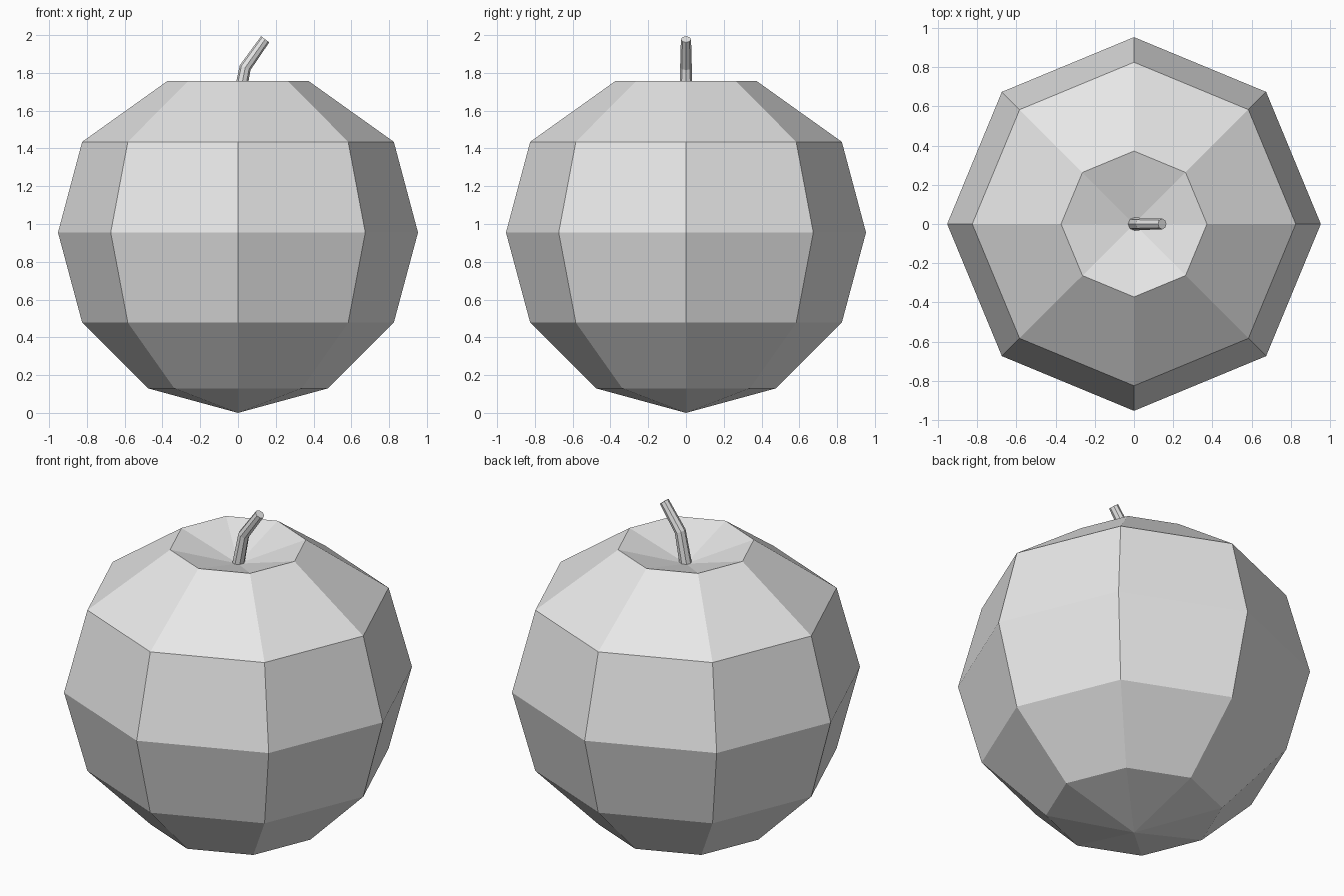
import bpy
import bmesh
from math import sin, cos, pi, radians
from mathutils import Vector

SIDES = 8

cube = bpy.data.objects.get("Cube")
if cube:
    bpy.data.objects.remove(cube, do_unlink=True)

grey = bpy.data.materials.new("light grey")
grey.use_nodes = True
grey.diffuse_color = (0.8, 0.8, 0.8, 1)
grey.node_tree.nodes["Principled BSDF"].inputs["Base Color"].default_value = (0.8, 0.8, 0.8, 1)


def ring(bm, x, z, radius, tilt=0.0):
    """Ring of vertices around (x, 0, z), leaning towards +x by tilt degrees."""
    t = radians(tilt)
    across = Vector((cos(t), 0, -sin(t)))
    verts = []
    for i in range(SIDES):
        a = 2 * pi * i / SIDES
        verts.append(bm.verts.new(Vector((x, 0, z)) + radius * (across * cos(a) + Vector((0, sin(a), 0)))))
    return verts


def bridge(bm, low, high):
    for i in range(SIDES):
        j = (i + 1) % SIDES
        bm.faces.new((low[i], low[j], high[j], high[i]))


def finish(bm, name):
    bmesh.ops.recalc_face_normals(bm, faces=bm.faces)
    mesh = bpy.data.meshes.new(name)
    bm.to_mesh(mesh)
    bm.free()
    mesh.materials.append(grey)
    obj = bpy.data.objects.new(name, mesh)
    bpy.context.collection.objects.link(obj)
    return obj


# Fruit body: faceted globe with a pointed base and a sunken crown
bm = bmesh.new()
profile = [(0.477, 0.13), (0.825, 0.478), (0.953, 0.955), (0.825, 1.435), (0.372, 1.758)]
rings = [ring(bm, 0, z, r) for r, z in profile]
for low, high in zip(rings, rings[1:]):
    bridge(bm, low, high)
for loop, z in ((rings[0], 0.0), (rings[-1], 1.645)):
    apex = bm.verts.new((0, 0, z))
    for i in range(SIDES):
        bm.faces.new((loop[i], loop[(i + 1) % SIDES], apex))
finish(bm, "fruit_body")

# Stem: bent tapering rod rising from the crown
bm = bmesh.new()
sections = [(0.0, 1.635, 0.034, 8), (0.038, 1.828, 0.031, 24), (0.144, 1.978, 0.027, 37)]
rings = [ring(bm, *s) for s in sections]
for low, high in zip(rings, rings[1:]):
    bridge(bm, low, high)
bm.faces.new(rings[0])
bm.faces.new(rings[-1])
finish(bm, "stem")
